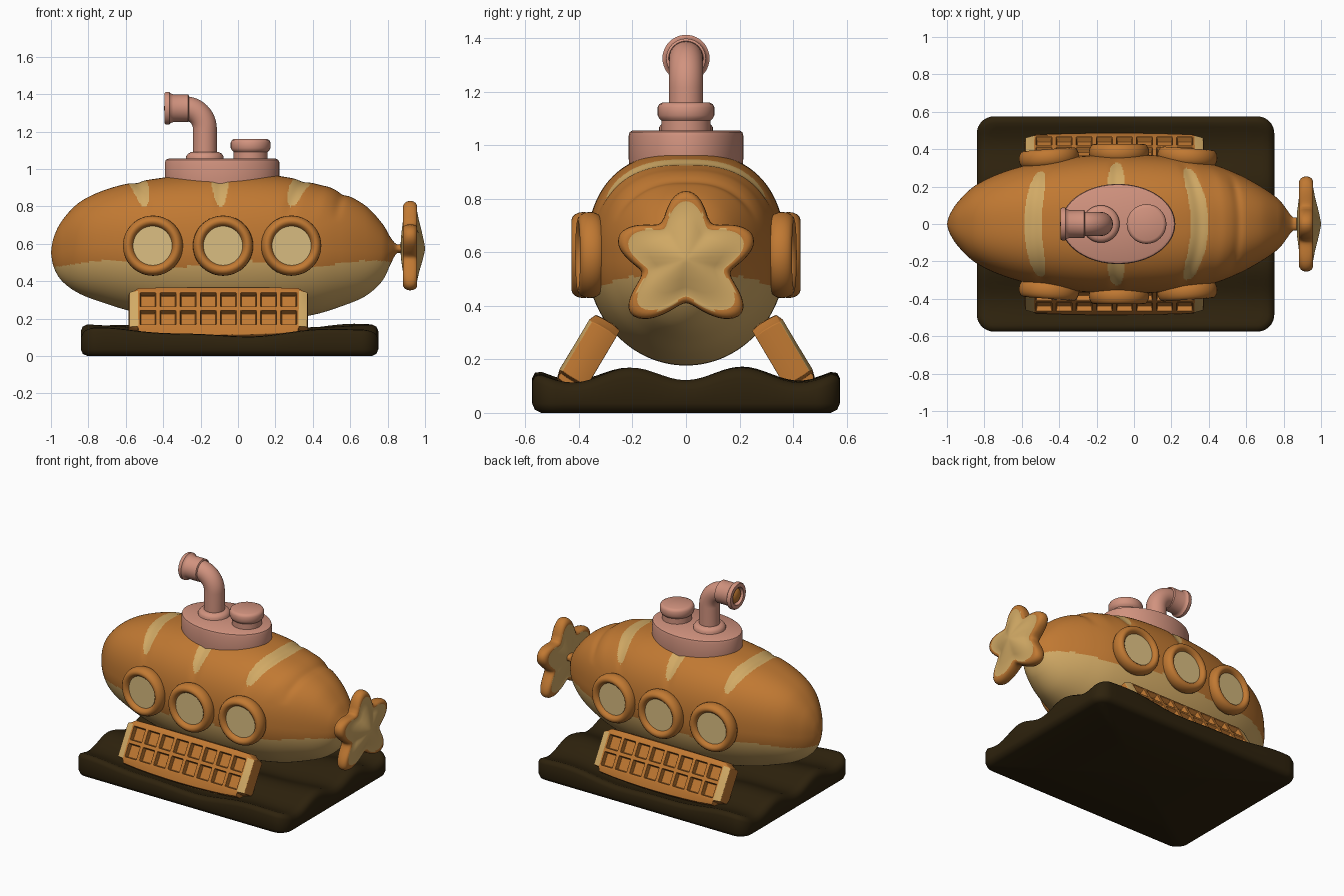
import bpy, bmesh, math
from mathutils import Vector
from math import sin, cos, pi, exp

if "Cube" in bpy.data.objects:
    bpy.data.objects.remove(bpy.data.objects["Cube"])


def material(name, rgb):
    m = bpy.data.materials.new(name)
    m.diffuse_color = (*rgb, 1)
    m.use_nodes = True
    m.node_tree.nodes["Principled BSDF"].inputs["Base Color"].default_value = m.diffuse_color
    return m


CRUST = material("golden_crust", (0.53, 0.19, 0.032))
CREAM = material("pale_dough", (0.64, 0.40, 0.13))
GLASS = material("pale_glass", (0.70, 0.51, 0.22))
PINK = material("pink_icing", (0.64, 0.29, 0.21))
DARK = material("dark_chocolate", (0.027, 0.016, 0.004))


def finish(ob, mats, angle=40):
    for m in mats:
        ob.data.materials.append(m)
    bpy.ops.object.select_all(action='DESELECT')
    ob.select_set(True)
    bpy.context.view_layer.objects.active = ob
    bpy.ops.object.shade_smooth_by_angle(angle=math.radians(angle))


def make(name, bm, mats, rule=None, angle=40):
    bmesh.ops.recalc_face_normals(bm, faces=bm.faces)
    if rule:
        for f in bm.faces:
            f.material_index = rule(f.calc_center_median())
    me = bpy.data.meshes.new(name)
    bm.to_mesh(me)
    bm.free()
    ob = bpy.data.objects.new(name, me)
    bpy.context.collection.objects.link(ob)
    finish(ob, mats, angle)
    return ob


def loft(name, rings, mats, rule=None, angle=40):
    """Skin a list of equal-length closed rings and cap both ends."""
    bm = bmesh.new()
    vs = [[bm.verts.new(p) for p in r] for r in rings]
    n = len(rings[0])
    for a, b in zip(vs, vs[1:]):
        for i in range(n):
            bm.faces.new((a[i], a[(i + 1) % n], b[(i + 1) % n], b[i]))
    bm.faces.new(vs[0])
    bm.faces.new(vs[-1])
    bmesh.ops.remove_doubles(bm, verts=bm.verts, dist=0.0002)
    return make(name, bm, mats, rule, angle)


def lathe(name, x, y, profile, mat, sy=1.0, n=64):
    """Upright turned part; profile is (radius, z)."""
    rings = [[(x + r * cos(2 * pi * i / n), y + sy * r * sin(2 * pi * i / n), z)
              for i in range(n)] for r, z in profile]
    return loft(name, rings, [mat])


# ---- hull: stations of x, top, bottom, half width
HULL = [(-1, .555, .555, 0), (-.985, .635, .475, .05), (-.94, .725, .40, .12),
        (-.85, .82, .335, .205), (-.72, .885, .285, .27), (-.55, .93, .235, .32),
        (-.3, .965, .19, .36), (-.05, .975, .177, .372), (.2, .965, .19, .36),
        (.4, .925, .22, .325), (.55, .875, .265, .27), (.68, .805, .32, .20),
        (.77, .71, .40, .135), (.815, .635, .49, .08), (.845, .60, .545, .04),
        (.87, .60, .55, .035), (.90, .62, .53, .05)]
STRIPES = [(-.54, .05), (-.095, .0), (.35, -.07)]


def stripe_offset(x, y, i):
    a, b = STRIPES[i]
    return x - a - b * (y / .31) ** 2


def smooth(table, steps):
    out = []
    for i in range(len(table) - 1):
        p = [Vector(table[max(0, min(len(table) - 1, i + k))]) for k in (-1, 0, 1, 2)]
        n = steps if .08 < p[2][0] - p[1][0] else 8
        for s in range(n):
            t = s / n
            out.append(p[1] + 0.5 * t * ((p[2] - p[0]) + t * (2 * p[0] - 5 * p[1] + 4 * p[2] - p[3]
                       + t * (3 * (p[1] - p[2]) + p[3] - p[0]))))
    return out + [Vector(table[-1])]


def hull_ring(st, n=160):
    x, top, bot, half = st
    half = max(half, 0)
    zc, rz, ring = (top + bot) / 2, (top - bot) / 2, []
    for i in range(n):
        c, s = cos(2 * pi * i / n), sin(2 * pi * i / n)
        e = 0.81 if s > 0 else 1.0       # fuller top, round belly
        y = half * math.copysign(abs(c) ** e, c)
        dz = rz * math.copysign(abs(s) ** e, s)
        up = max(0, min(1, (zc + dz - .72) / .1))
        k = 1 - .02 * up * sum(exp(-(stripe_offset(x, y, j) / .03) ** 2) for j in range(3))
        k -= up * .03 * exp(-((x - .56 + .5 * y * y) / .025) ** 2)
        k += up * .012 * exp(-((x - .49 + .5 * y * y) / .035) ** 2)
        ring.append((x, y * k, zc + dz * k))
    return ring


def hull_color(c):
    if c.z < .493 + .018 * sin(9 * c.x + 1.5):
        return 1 if c.x < .84 else 0
    t = min(1, max(0, (c.z - .80) / .12))
    return int(c.z > .80 and any(abs(stripe_offset(c.x, c.y, j)) < .046 * t ** .4 for j in range(3)))


loft("bread_hull", [hull_ring(s) for s in smooth(HULL, 44)], [CRUST, CREAM], hull_color, 60)


# ---- star propeller, rounder towards its puffed middle
def star_radius(t):
    return .165 + .1 * ((1 + cos(5 * t)) / 2) ** .95


def star_ring(x, s, n=120):
    ring = []
    for i in range(n):
        t = 2 * pi * i / n
        m = min(1, s / .85)
        r = s * (star_radius(t) * m + .2 * (1 - m))
        y, z = r * sin(t), r * cos(t)
        if z < 0:
            y *= 1 + .25 * min(1, -z / (.21 * max(s, .01)))
        ring.append((x, y, .575 + z * (.96 if z > .15 else 1)))
    return ring


STAR = [(.868, 0), (.872, .3), (.882, .6), (.886, .8), (.882, .85), (.883, .9), (.892, .96),
        (.905, .99), (.92, 1), (.937, .99), (.95, .96), (.958, .9), (.958, .85),
        (.957, .8), (.968, .6), (.982, .4), (.993, .2), (.998, .08), (1, 0)]
star = loft("star_propeller", [star_ring(*p) for p in STAR], [CRUST, CREAM], None, 60)
edge = star_ring(0, .85)
for f in star.data.polygons:
    a = math.atan2(f.center.y, f.center.z - .575)
    near = min(edge, key=lambda p: abs(math.remainder(math.atan2(p[1], p[2] - .575) - a, 2 * pi)))
    f.material_index = int(math.hypot(f.center.y, f.center.z - .575) < math.hypot(near[1], near[2] - .575))

# ---- portholes: x, ring centre depth, hull slope
for x, d, slope in [(-.455, .355, .08), (-.08, .383, 0), (.285, .36, -.07)]:
    for side in (-1, 1):
        nrm = Vector((-slope, side, 0)).normalized()
        rot = nrm.to_track_quat('Z', 'Y').to_euler()
        loc = Vector((x, side * d, .59))
        bpy.ops.mesh.primitive_torus_add(major_segments=48, minor_segments=16, major_radius=.131,
                                         minor_radius=.03, location=loc, rotation=rot)
        ob = bpy.context.object
        ob.name = "porthole_ring"
        ob.scale.z = 1.5
        finish(ob, [CRUST], 80)
        bpy.ops.mesh.primitive_cylinder_add(vertices=48, radius=.112, depth=.05,
                                            location=loc - nrm * .004, rotation=rot)
        bpy.context.object.name = "porthole_glass"
        finish(bpy.context.object, [GLASS])

# ---- waffle skids: pillowy slabs with pressed squares
HL, HV = .48, .14
XS = [-HL] + [-.43 + .1075 * i for i in range(9)] + [HL]
VS = [-HV, -.11, 0, .11, HV]
LAYERS = [(0, .975, -.012), (1, 1, -.04), (2, 1, -.085), (3, .95, -.12)]   # size, depth
RIM = [(i, 0) for i in range(10)] + [(10, j) for j in range(4)] \
    + [(i, 4) for i in range(10, 0, -1)] + [(0, j) for j in range(4, 0, -1)]
for side in (-1, 1):
    nrm, up = Vector((0, .86 * side, .51)), Vector((0, -.51 * side, .86))
    mid = Vector((-.105, .417 * side, .255))
    bm = bmesh.new()
    grids = []
    for layer, size, depth in LAYERS:
        grid = {}
        for i, x in enumerate(XS):
            for j, v in enumerate(VS):
                on_rim = (i, j) in RIM
                if not on_rim and layer in (1, 2):
                    continue
                px, pv = x, v
                if i in (0, 10) and j in (0, 4):      # rounded corners
                    px, pv = x * (.90 if j == 0 else .945), v * .86
                elif i in (1, 9) and j in (0, 4):
                    pv = v * .985
                if j == 0:                            # sagging lower edge
                    pv -= .022 * (1 - (x / HL) ** 2)
                if on_rim:
                    px, pv = px * (1 - (1 - size) * .4), pv * size
                d = depth if on_rim or layer else 0
                grid[i, j] = bm.verts.new(mid + Vector((px, 0, 0)) + up * pv + nrm * d)
        grids.append(grid)
    cells = []
    for g in (grids[0], grids[3]):
        for i in range(10):
            for j in range(4):
                f = bm.faces.new((g[i, j], g[i + 1, j], g[i + 1, j + 1], g[i, j + 1]))
                if g is grids[0] and 0 < i < 9 and 0 < j < 3:
                    cells.append(f)
    for p, q in zip(grids, grids[1:]):
        for a, b in zip(RIM, RIM[1:] + RIM[:1]):
            bm.faces.new((p[a], p[b], q[b], q[a]))
    bmesh.ops.recalc_face_normals(bm, faces=bm.faces)
    bmesh.ops.inset_individual(bm, faces=cells, thickness=.016, depth=0)
    bmesh.ops.inset_individual(bm, faces=cells, thickness=.006, depth=-.032)

    def skid_color(c):
        r = c - mid
        return int(abs(r.x) > .44 and r.dot(nrm) > -.02 and abs(r.dot(up)) < .1)

    ob = make("waffle_skid", bm, [CRUST, CREAM], skid_color, 50)
    bev = ob.modifiers.new("soft_edges", 'BEVEL')
    bev.width, bev.segments, bev.limit_method = .011, 3, 'ANGLE'

# ---- icing deck, hatch and periscope
lathe("icing_deck", -.085, 0, [(0, .9), (.3, .9), (.306, .95), (.306, 1.035), (.301, 1.049),
                               (.287, 1.055), (0, 1.055)], PINK, .7)
lathe("hatch", .067, 0, [(0, 1.04), (.092, 1.04), (.092, 1.092), (.1, 1.1), (.106, 1.112),
                         (.106, 1.142), (.1, 1.154), (.088, 1.16), (0, 1.16)], PINK)
lathe("periscope_collar", -.177, 0, [(0, 1.04), (.1, 1.04), (.1, 1.068), (.09, 1.082),
                                     (.075, 1.09), (0, 1.09)], PINK)
path = [(-.177, 1.05, 0, .064)]
for k in range(12):
    a = k / 12 * pi / 2
    path.append((-.287 + .11 * cos(a), 1.215 + .11 * sin(a), a, .064))
path += [(x, 1.325, pi / 2, r) for x, r in [
    (-.262, .065), (-.266, .074), (-.345, .074), (-.362, .08), (-.367, .088), (-.384, .088),
    (-.392, .082), (-.392, .058), (-.36, .052), (-.36, 0)]]
tube = []
for x, z, a, r in path:
    tube.append([(x + r * cos(t) * cos(a), r * sin(t), z + r * cos(t) * sin(a))
                 for t in [2 * pi * i / 40 for i in range(40)]])
loft("periscope", tube, [PINK])
bpy.ops.mesh.primitive_uv_sphere_add(segments=32, ring_count=16, radius=.052, location=(-.364, 0, 1.325))
bpy.context.object.name = "periscope_lens"
bpy.context.object.scale.x = .6
finish(bpy.context.object, [CRUST], 80)


# ---- wavy chocolate base
def outline(inset, scale=1.0, r=.09):
    hx, hy, pts = .795 - inset, .575 - inset, []
    r = max(r - inset, .02)
    for q, (sx, sy) in enumerate([(1, 1), (-1, 1), (-1, -1), (1, -1)]):
        arc = [(sx * (hx - r) + r * cos(a), sy * (hy - r) + r * sin(a))
               for a in [(q + k / 8) * pi / 2 for k in range(9)]]
        nx, ny = [(-1, 1), (-1, -1), (1, -1), (1, 1)][q]
        end = (nx * (hx - r), sy * hy) if q % 2 == 0 else (sx * hx, ny * (hy - r))
        pts += arc + [(arc[-1][0] + (end[0] - arc[-1][0]) * k / 32,
                       arc[-1][1] + (end[1] - arc[-1][1]) * k / 32) for k in range(1, 32)]
    return [(x * scale - .045, y * scale) for x, y in pts]


def height(x, y):
    return .122 - .025 * cos(2 * pi * y / .42) + .02 * cos(2 * pi * (x + .75) / 1.4) \
        + .006 * sin(11 * x + 5 * y)


rings = [[(x, y, z) for x, y in outline(i, s)] for i, s, z in
         [(0, 0, 0), (.035, 1, 0), (.01, 1, .012), (0, 1, .035)]]
for i, s, drop in [(0, 1, .035), (.01, 1, .012), (.035, 1, 0)] + [(.035, k / 24, 0) for k in range(23, -1, -1)]:
    rings.append([(x, y, height(x, y) - drop) for x, y in outline(i, s)])
loft("chocolate_base", rings, [DARK], None, 60)
